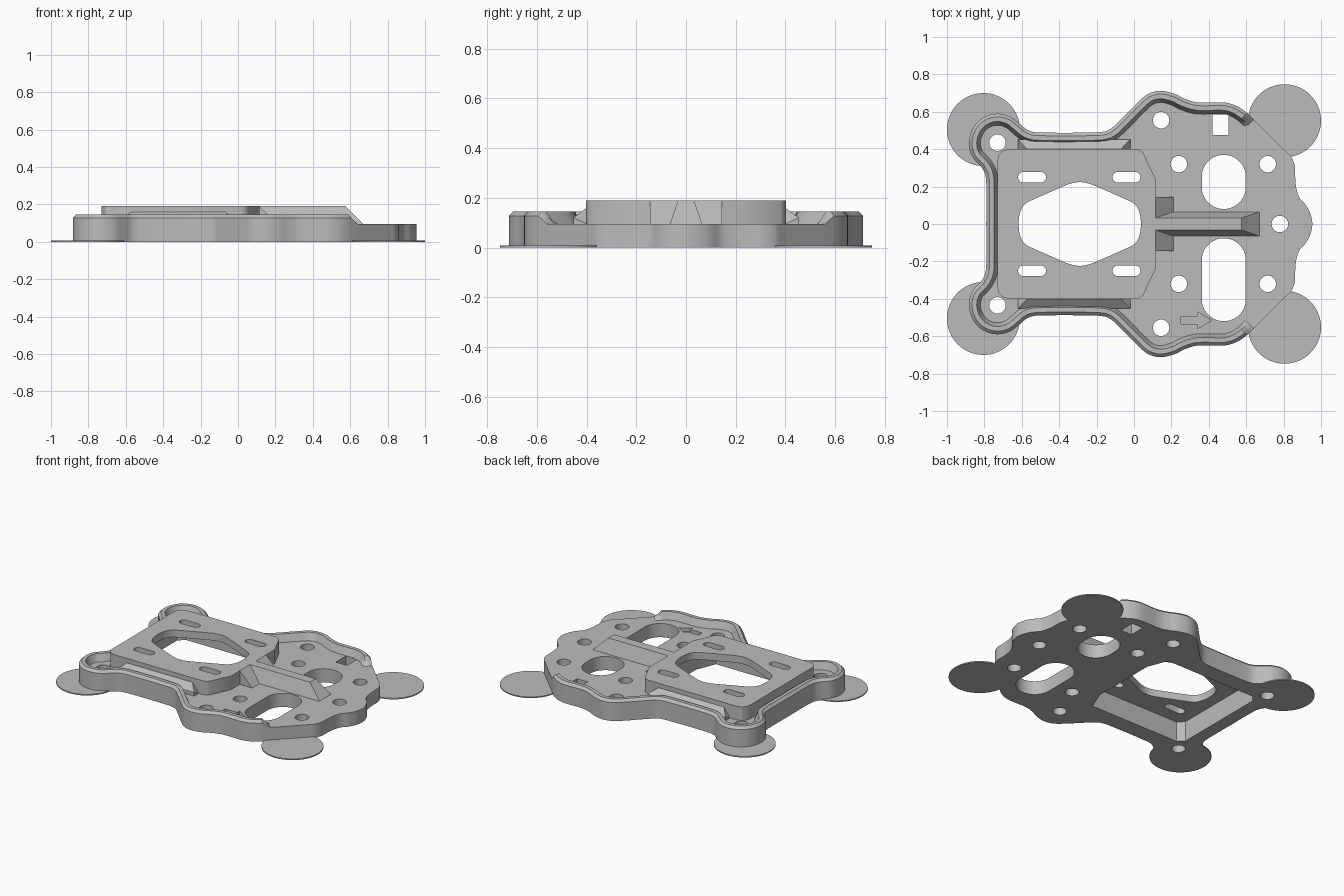
import bpy
import bmesh
from math import cos, sin, pi, radians
from mathutils import Vector
from mathutils.geometry import interpolate_bezier

cube = bpy.data.objects.get("Cube")
if cube:
    bpy.data.objects.remove(cube, do_unlink=True)

grey = bpy.data.materials.new("plain_grey")
grey.use_nodes = True
grey.diffuse_color = (0.5, 0.5, 0.5, 1)
shader = next(n for n in grey.node_tree.nodes if n.type == "BSDF_PRINCIPLED")
shader.inputs["Base Color"].default_value = grey.diffuse_color

FLOOR, RIM_TOP, TOP = 0.095, 0.145, 0.19


def finish(bm, name):
    bmesh.ops.recalc_face_normals(bm, faces=bm.faces)
    mesh = bpy.data.meshes.new(name)
    bm.to_mesh(mesh)
    bm.free()
    mesh.materials.append(grey)
    obj = bpy.data.objects.new(name, mesh)
    bpy.context.collection.objects.link(obj)
    return obj


def prisms(name, outlines, z0, z1):
    """Extrude one or several separate outlines into one object."""
    bm = bmesh.new()
    for pts in outlines:
        low = [bm.verts.new((p[0], p[1], z0)) for p in pts]
        high = [bm.verts.new((p[0], p[1], z1)) for p in pts]
        bm.faces.new(low)
        bm.faces.new(high)
        for i in range(len(pts)):
            j = (i + 1) % len(pts)
            bm.faces.new((low[i], low[j], high[j], high[i]))
    return finish(bm, name)


def hull(name, pts):
    bm = bmesh.new()
    for p in pts:
        bm.verts.new(p)
    bmesh.ops.convex_hull(bm, input=bm.verts)
    bmesh.ops.dissolve_limit(bm, angle_limit=0.01, verts=bm.verts, edges=bm.edges)
    return finish(bm, name)


def activate(obj):
    bpy.ops.object.select_all(action="DESELECT")
    obj.select_set(True)
    bpy.context.view_layer.objects.active = obj


def cut(obj, outlines, z0, z1):
    cutter = prisms("cutter", outlines, z0, z1)
    cutter.hide_render = True
    mod = obj.modifiers.new("cut", "BOOLEAN")
    mod.operation, mod.solver, mod.object = "DIFFERENCE", "EXACT", cutter
    activate(obj)
    bpy.ops.object.modifier_apply(modifier=mod.name)
    bpy.data.objects.remove(cutter, do_unlink=True)


def smooth(obj):
    activate(obj)
    bpy.ops.object.shade_smooth_by_angle(angle=radians(30))


def circle(x, y, r, n=32):
    return [(x + r * cos(2 * pi * i / n), y + r * sin(2 * pi * i / n)) for i in range(n)]


def slot(x, y, half_x, half_y):
    """Rounded slot: a circle pulled apart along its longer axis."""
    r = min(half_x, half_y)
    return [(x + px + (half_x - r) * (1 if px > 0 else -1),
             y + py + (half_y - r) * (1 if py > 0 else -1))
            for px, py in (((r * cos(a), r * sin(a))) for a in
                           [2 * pi * (i + 0.5) / 32 for i in range(32)])]


def mirrored(half):
    """Close a half outline across the x axis."""
    return half + [(x, -y) for x, y in reversed(half) if y > 0]


def spline(pts, steps=5):
    pts = [Vector(p) for p in pts]
    tangent = [(pts[min(i + 1, len(pts) - 1)] - pts[max(i - 1, 0)]).normalized()
               for i in range(len(pts))]
    out = []
    for i in range(len(pts) - 1):
        a, b = pts[i], pts[i + 1]
        h = (b - a).length / 3
        out += interpolate_bezier(a, a + tangent[i] * h, b - tangent[i + 1] * h, b, steps)[:-1]
    return out + [pts[-1]]


# Outline halves: plain nose, then the stretch that carries the rim
nose = [(0.955, 0), (0.945, 0.05), (0.92, 0.1), (0.885, 0.14), (0.868, 0.19),
        (0.862, 0.25), (0.86, 0.31), (0.84, 0.36), (0.81, 0.39), (0.64, 0.56)]
side = [(0.64, 0.56), (0.59, 0.605), (0.54, 0.635), (0.48, 0.65), (0.34, 0.65),
        (0.27, 0.67), (0.22, 0.695), (0.145, 0.712), (0.08, 0.698), (0.03, 0.66),
        (-0.1, 0.53), (-0.14, 0.5), (-0.2, 0.49), (-0.52, 0.49), (-0.57, 0.503),
        (-0.61, 0.535), (-0.66, 0.573), (-0.73, 0.59), (-0.805, 0.57),
        (-0.86, 0.515), (-0.883, 0.435), (-0.865, 0.36), (-0.82, 0.31),
        (-0.797, 0.27), (-0.79, 0.22), (-0.79, 0)]
nose_path = [tuple(p) for p in spline(nose)]
side_path = [tuple(p) for p in spline(side)]

# Openings
screws = [(0.78, 0)] + [(x, s * y) for s in (1, -1) for x, y in
                        ((0.145, 0.555), (0.24, 0.32), (0.715, 0.32), (-0.73, 0.435))]
screw_holes = [circle(x, y, 0.044) for x, y in screws]
pocket = mirrored([(0.085, 0), (0.085, 0.23), (0.03, 0.37), (-0.66, 0.37),
                   (-0.7, 0.33), (-0.7, 0)])
arrow = [(0.25, -0.535), (0.34, -0.535), (0.34, -0.56), (0.415, -0.515),
         (0.34, -0.47), (0.34, -0.495), (0.25, -0.495)]

# Base plate with all its openings
base = prisms("base_plate", [mirrored(nose_path + side_path[1:])], 0, FLOOR)
square = [(0.42, 0.475), (0.505, 0.475), (0.505, 0.585), (0.42, 0.585)]
cut(base, screw_holes + [pocket, square, slot(0.48, 0.225, 0.118, 0.145),
                         slot(0.48, -0.298, 0.118, 0.222)], -0.1, 0.3)
cut(base, [arrow], FLOOR - 0.025, 0.3)
smooth(base)

# Raised rim swept along the sides and back, ramping down at both ends
path = [Vector(p) for p in mirrored(side_path)]
section = [(0, FLOOR), (0, 0.128), (0.017, RIM_TOP), (0.042, RIM_TOP), (0.062, FLOOR)]
bm = bmesh.new()
rings = []
for i, p in enumerate(path):
    t = (path[min(i + 1, len(path) - 1)] - path[max(i - 1, 0)]).normalized()
    inward = Vector((-t.y, t.x))
    ramp = min(1, min((p - path[0]).length, (p - path[-1]).length) / 0.05)
    rings.append([bm.verts.new((*(p + inward * d), FLOOR + (z - FLOOR) * ramp))
                  for d, z in section])
for a, b in zip(rings, rings[1:]):
    for k in range(len(section) - 1):
        bm.faces.new((a[k], b[k], b[k + 1], a[k + 1]))
smooth(finish(bm, "raised_rim"))

# Hollow raised platform with window and four slots
platform = prisms("platform", [mirrored(
    [(0.115, 0), (0.115, 0.24), (0.05, 0.38), (0.035, 0.395), (0.01, 0.402),
     (-0.67, 0.402), (-0.705, 0.39), (-0.725, 0.365), (-0.73, 0.335), (-0.73, 0)])],
    FLOOR, TOP)
cut(platform, [pocket], -0.1, 0.14)
window = mirrored([tuple(p) for p in spline(
    [(0.038, 0), (0.03, 0.06), (0.005, 0.105), (-0.04, 0.13), (-0.2, 0.2), (-0.245, 0.217),
     (-0.29, 0.224), (-0.335, 0.217), (-0.38, 0.2), (-0.54, 0.13), (-0.585, 0.105),
     (-0.61, 0.06), (-0.618, 0)], 4)])
cut(platform, [window] + [slot(x, s * 0.25, 0.075, 0.028)
                          for x in (-0.545, -0.04) for s in (1, -1)], 0, 0.3)
smooth(platform)

# Tapered centre rib
hull("centre_rib", [(x, s * y, z) for s in (1, -1) for x, y, z in
                    ((0.1, 0.065, FLOOR), (0.67, 0.065, FLOOR),
                     (0.1, 0.032, TOP), (0.575, 0.032, TOP))])

for s, label in ((1, "left"), (-1, "right")):
    # Sloped gusset between platform and floor
    hull("gusset_" + label, [(x, s * y, z) for y in (0.03, 0.145) for x, z in
                             ((0.11, FLOOR), (0.21, FLOOR), (0.115, TOP))])
    # Hipped wedge along the platform side
    hull("side_wedge_" + label, [(x, s * y, z) for x, y, z in
                                 ((-0.62, 0.4, FLOOR), (-0.02, 0.4, FLOOR),
                                  (-0.62, 0.452, FLOOR), (-0.02, 0.452, FLOOR),
                                  (-0.62, 0.452, 0.12), (-0.02, 0.452, 0.12),
                                  (-0.57, 0.4, 0.16), (-0.07, 0.4, 0.16))])
    # Thin anchor discs under the corners
    for x, y, end in ((0.805, 0.552, "front"), (-0.805, 0.505, "back")):
        disc = prisms(f"corner_disc_{end}_{label}", [circle(x, s * y, 0.195, 64)], 0, 0.008)
        if end == "back":
            cut(disc, [circle(-0.73, s * 0.435, 0.044)], -0.1, 0.1)
        smooth(disc)
